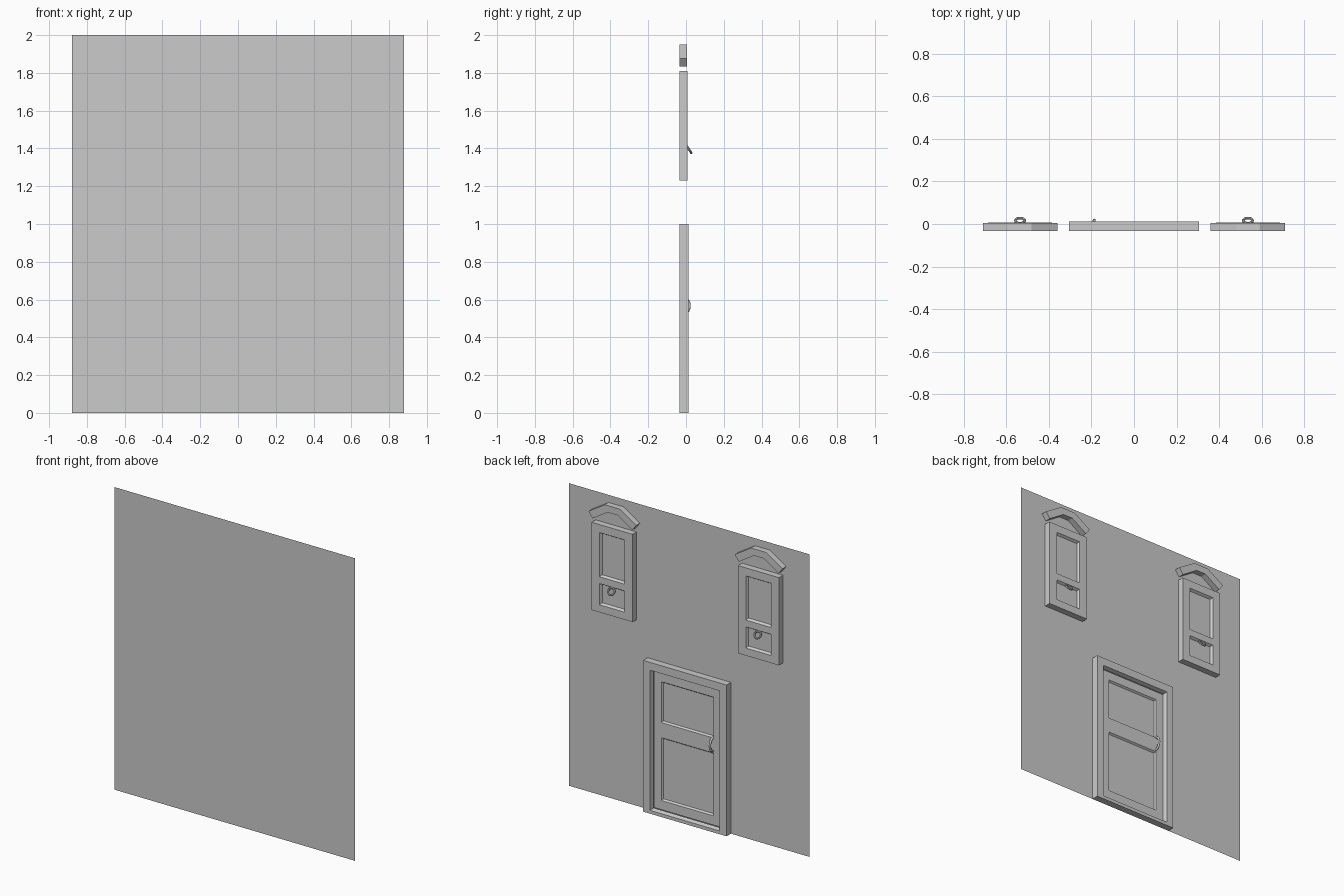
import bpy, bmesh, math
from mathutils import Matrix, Vector

if "Cube" in bpy.data.objects:
    bpy.data.objects.remove(bpy.data.objects["Cube"])

WALL_Y = -0.034


def finish(name, bm):
    bmesh.ops.recalc_face_normals(bm, faces=bm.faces[:])
    me = bpy.data.meshes.new(name)
    bm.to_mesh(me)
    bm.free()
    ob = bpy.data.objects.new(name, me)
    bpy.context.collection.objects.link(ob)
    return ob


def panelled(name, xs, zs, front, cells, slope, depth, floor=True):
    """Slab standing on the wall, with sloped recesses in the given grid cells."""
    bm = bmesh.new()
    v = [[bm.verts.new((x, front, z)) for z in zs] for x in xs]
    faces = {}
    for i in range(len(xs) - 1):
        for j in range(len(zs) - 1):
            faces[i, j] = bm.faces.new((v[i][j], v[i][j + 1], v[i + 1][j + 1], v[i + 1][j]))
    # outer sides back to the wall
    rim = [e for e in bm.edges if e.is_boundary]
    ext = bmesh.ops.extrude_edge_only(bm, edges=rim)
    for g in ext["geom"]:
        if isinstance(g, bmesh.types.BMVert):
            g.co.y = WALL_Y
    # recesses
    for c in cells:
        f = faces[c]
        bmesh.ops.inset_individual(bm, faces=[f], thickness=slope)
        for vert in f.verts:
            vert.co.y = front - depth
        if not floor:
            bm.faces.remove(f)
    return finish(name, bm)


def extruded(name, profile, y0, y1):
    """Extrude an x-z outline along y."""
    bm = bmesh.new()
    f = bm.faces.new([bm.verts.new((x, y0, z)) for x, z in profile])
    ext = bmesh.ops.extrude_face_region(bm, geom=[f], use_keep_orig=True)
    for g in ext["geom"]:
        if isinstance(g, bmesh.types.BMVert):
            g.co.y = y1
    return finish(name, bm)


# wall sheet
bm = bmesh.new()
bm.faces.new([bm.verts.new((x, WALL_Y, z))
              for x, z in ((-0.88, 0), (0.88, 0), (0.88, 2), (-0.88, 2))])
finish("wall", bm)

# door frame with open centre, and the door leaf set back inside it
panelled("door_frame", (-0.305, -0.255, 0.255, 0.305), (0, 0.022, 0.948, 1.0),
         0.012, [(1, 1)], 0.012, 0.026, floor=False)
panelled("door_leaf", (-0.243, -0.19, 0.19, 0.243), (0.034, 0.095, 0.51, 0.61, 0.88, 0.936),
         -0.0135, [(1, 1), (1, 3)], 0.012, 0.012)

# door pull: bowed tube
cu = bpy.data.curves.new("door_handle", "CURVE")
cu.dimensions = "3D"
cu.bevel_depth = 0.007
cu.bevel_resolution = 2
cu.use_fill_caps = True
sp = cu.splines.new("POLY")
sp.points.add(10)
for i, p in enumerate(sp.points):
    a = math.pi * i / 10
    p.co = (-0.187, -0.018 + 0.036 * math.sin(a), 0.567 - 0.045 * math.cos(a), 1)
handle = bpy.data.objects.new("door_handle", cu)
bpy.context.collection.objects.link(handle)

# chevron hood half-outline: outer edge going out, inner edge coming back
HOOD = [(0.055, 1.95), (0.175, 1.875), (0.145, 1.835), (0.035, 1.905)]

for side, c in (("left", -0.535), ("right", 0.535)):
    # window with two panels
    panelled("window_" + side, (c - 0.15, c - 0.092, c + 0.092, c + 0.15),
             (1.23, 1.28, 1.42, 1.465, 1.757, 1.81),
             0.008, [(1, 1), (1, 3)], 0.014, 0.016)
    # hood over the window
    outline = [(c + x, z) for x, z in HOOD] + [(c - x, z) for x, z in reversed(HOOD)]
    extruded("hood_" + side, outline, WALL_Y, 0.005)
    # tilted hanging ring
    bpy.ops.mesh.primitive_torus_add(
        location=(c, 0.016, 1.395), rotation=(math.radians(90 + 33), 0, 0),
        major_radius=0.022, minor_radius=0.006, major_segments=20, minor_segments=8)
    ring = bpy.context.object
    ring.name = "window_ring_" + side
    bpy.ops.object.shade_smooth_by_angle()
